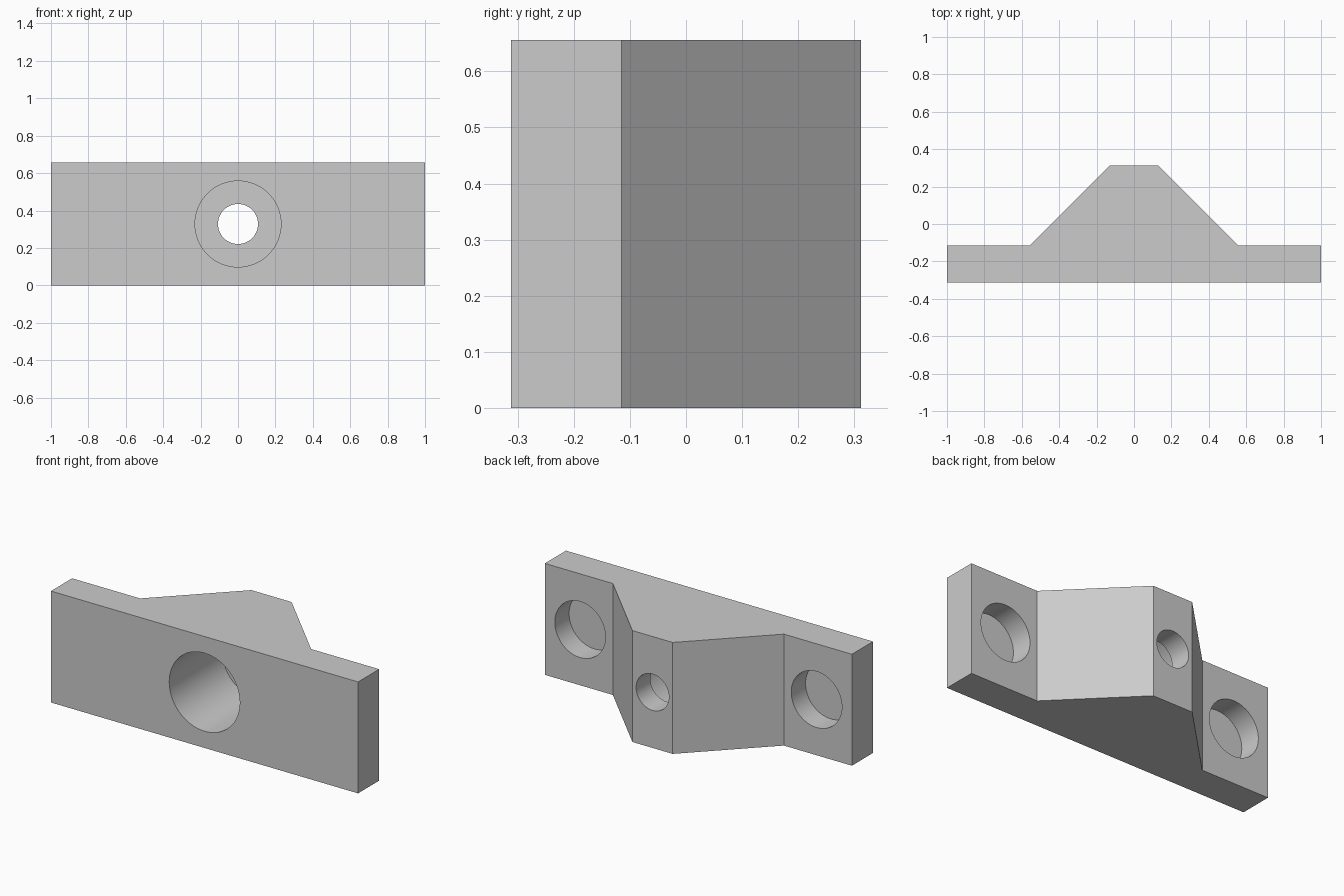
import bpy
import math

# Dimensions
HEIGHT = 0.656
FRONT, BACK, PLATE_BACK = -0.3115, 0.3115, -0.115
OVERLAP = 0.1

if "Cube" in bpy.data.objects:
    bpy.data.objects.remove(bpy.data.objects["Cube"], do_unlink=True)

grey = bpy.data.materials.new("plain grey")
grey.use_nodes = True
colour = (0.6, 0.6, 0.6, 1.0)
grey.diffuse_color = colour
grey.node_tree.nodes["Principled BSDF"].inputs["Base Color"].default_value = colour

# Body: flat plate with a trapezoid boss behind it, extruded upwards
half = [(1.0, FRONT), (1.0, PLATE_BACK), (0.557, PLATE_BACK), (0.131, BACK)]
outline = half + [(-x, y) for x, y in reversed(half)]
n = len(outline)
verts = [(x, y, z) for z in (0, HEIGHT) for x, y in outline]
faces = [tuple(reversed(range(n))), tuple(range(n, 2 * n))]
faces += [(i, (i + 1) % n, (i + 1) % n + n, i + n) for i in range(n)]
mesh = bpy.data.meshes.new("mounting_bracket")
mesh.from_pydata(verts, [], faces)
mesh.materials.append(grey)
body = bpy.data.objects.new("mounting_bracket", mesh)
bpy.context.collection.objects.link(body)


def drill(name, x, radius, y0, y1):
    """Cut a round hole along y between y0 and y1."""
    bpy.ops.mesh.primitive_cylinder_add(
        vertices=64, radius=radius, depth=y1 - y0,
        location=(x, (y0 + y1) / 2, HEIGHT / 2), rotation=(math.pi / 2, 0, 0))
    cutter = bpy.context.object
    cutter.name = name
    cutter.hide_render = True
    cutter.data.materials.append(grey)
    mod = body.modifiers.new(name, "BOOLEAN")
    mod.operation = "DIFFERENCE"
    mod.solver = "EXACT"
    mod.object = cutter
    bpy.context.view_layer.objects.active = body
    bpy.ops.object.modifier_apply(modifier=name)
    bpy.data.objects.remove(cutter, do_unlink=True)


# Front counterbore, bolt hole through the boss, blind sockets behind each wing
drill("counterbore", 0, 0.23, FRONT - OVERLAP, FRONT + 0.49)
drill("bolt_hole", 0, 0.107, 0, BACK + OVERLAP)
for side, name in ((1, "left_socket"), (-1, "right_socket")):
    drill(name, side * 0.77, 0.165, PLATE_BACK - 0.133, PLATE_BACK + OVERLAP)

# Smooth hole walls, sharp edges elsewhere
bpy.ops.object.select_all(action="DESELECT")
body.select_set(True)
bpy.context.view_layer.objects.active = body
bpy.ops.object.shade_smooth_by_angle(angle=math.radians(30))
